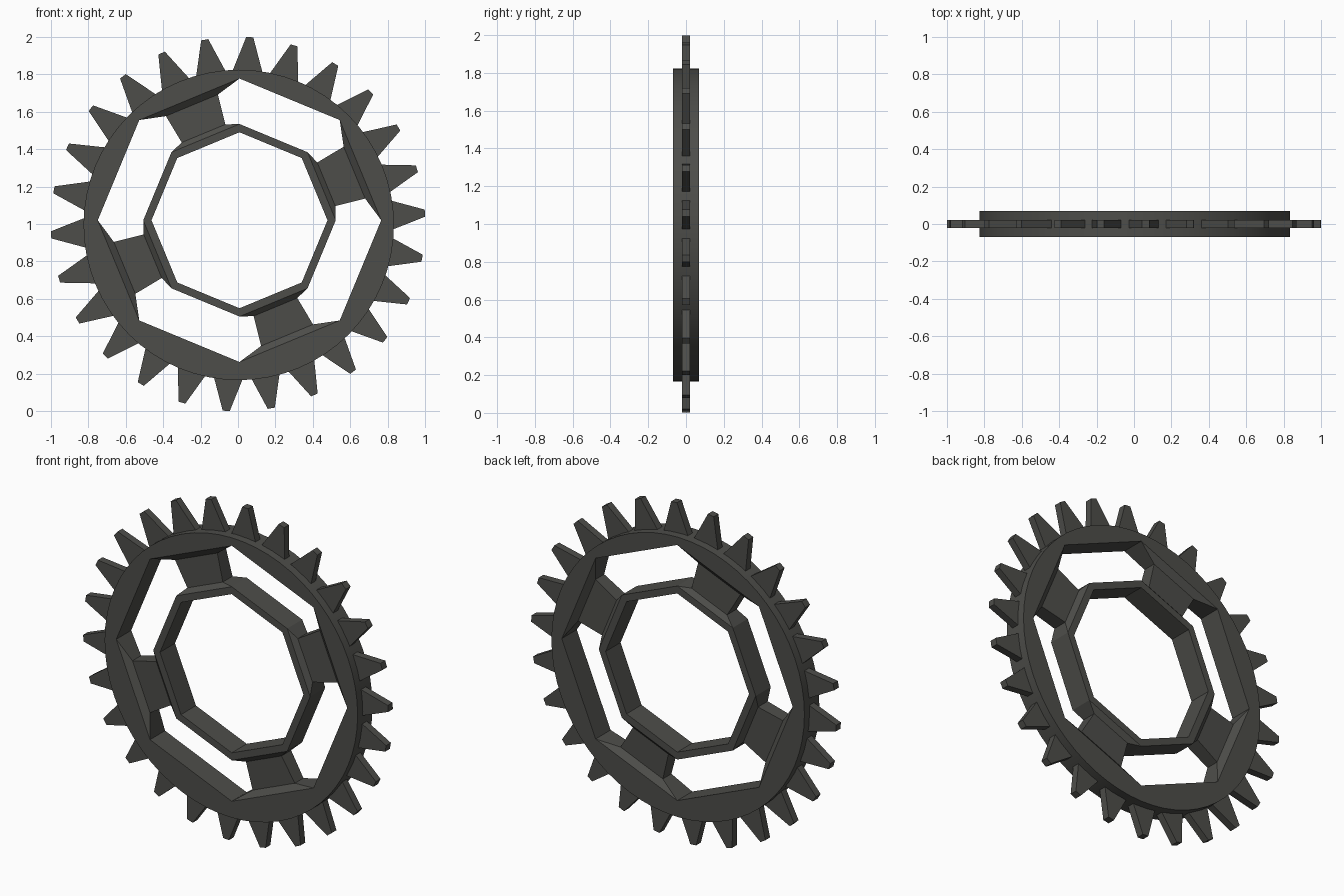
import bpy, bmesh
from math import cos, sin, pi, radians

if "Cube" in bpy.data.objects:
    bpy.data.objects.remove(bpy.data.objects["Cube"])

CX, CZ = 0.008, 1.02          # centre of the octagonal frame
HALF = 0.07                   # half thickness of rim and ring

mat = bpy.data.materials.new("dark_steel")
mat.diffuse_color = (0.075, 0.075, 0.068, 1)
mat.use_nodes = True
mat.node_tree.nodes["Principled BSDF"].inputs["Base Color"].default_value = mat.diffuse_color


def finish(name, bm, smooth=False):
    bmesh.ops.recalc_face_normals(bm, faces=bm.faces)
    me = bpy.data.meshes.new(name)
    bm.to_mesh(me)
    bm.free()
    ob = bpy.data.objects.new(name, me)
    bpy.context.collection.objects.link(ob)
    me.materials.append(mat)
    if smooth:
        bpy.ops.object.select_all(action='DESELECT')
        ob.select_set(True)
        bpy.context.view_layer.objects.active = ob
        bpy.ops.object.shade_smooth_by_angle(angle=radians(20))
    return ob


def loop(bm, cx, cz, r, n, y):
    return [bm.verts.new((cx + r * cos(2 * pi * i / n), y, cz + r * sin(2 * pi * i / n)))
            for i in range(n)]


def octagon_ring(name, outer, n, r_in, open_outer=(), open_inner=(), smooth=False):
    """Flat ring with an n-sided outside and octagonal hole; spoke sides stay open."""
    bm = bmesh.new()
    k = n // 8
    o = [loop(bm, *outer, n, y) for y in (-HALF, HALF)]
    h = [loop(bm, CX, CZ, r_in, 8, y) for y in (-HALF, HALF)]
    for s in range(8):
        t = (s + 1) % 8
        for a, b in zip(o, h):
            arc = [a[(s * k + j) % n] for j in range(k + 1)]
            bm.faces.new(arc + [b[t], b[s]])
        if s not in open_inner:
            bm.faces.new((h[0][s], h[0][t], h[1][t], h[1][s]))
        if s not in open_outer:
            for j in range(s * k, s * k + k):
                m = (j + 1) % n
                bm.faces.new((o[0][j], o[0][m], o[1][m], o[1][j]))
    return finish(name, bm, smooth)


SPOKES = (0, 2, 4, 6)
R_HOLE, R_RING, R_BORE = 0.757, 0.514, 0.47
octagon_ring("rim", (0.004, 0.995, 0.829), 64, R_HOLE, open_inner=SPOKES, smooth=True)
octagon_ring("inner_ring", (CX, CZ, R_RING), 8, R_BORE, open_outer=SPOKES)

# spokes: flared at both ends to fill a whole octagon side
c, s8 = cos(pi / 8), sin(pi / 8)
sections = [(R_HOLE * c, R_HOLE * s8, HALF), (R_HOLE * c - 0.035, 0.15, 0.04),
            (R_RING * c + 0.027, 0.126, 0.045), (R_RING * c, R_RING * s8, HALF)]
for side in SPOKES:
    a = (side + 0.5) * pi / 4
    bm = bmesh.new()
    rows = []
    for r, w, d in sections:
        rows.append([bm.verts.new((CX + r * cos(a) - u * w * sin(a), v * d,
                                   CZ + r * sin(a) + u * w * cos(a)))
                     for u, v in ((-1, -1), (1, -1), (1, 1), (-1, 1))])
    for p, q in zip(rows, rows[1:]):
        for i in range(4):
            j = (i + 1) % 4
            bm.faces.new((p[i], p[j], q[j], q[i]))
    finish("spoke_%d" % (side // 2 + 1), bm)

# teeth: 26 thin tapered wedges rooted in the rim
bm = bmesh.new()
N = 26
for i in range(N):
    a = radians(86.4) + 2 * pi * i / N
    faces = []
    for y in (-0.022, 0.022):
        faces.append([bm.verts.new((r * cos(a) - w * sin(a), y, 1 + r * sin(a) + w * cos(a)))
                      for r, w in ((0.80, -0.085), (1.0, -0.019), (1.0, 0.019), (0.80, 0.085))])
    f, b = faces
    bm.faces.new(f)
    bm.faces.new(b)
    for p in range(4):
        q = (p + 1) % 4
        bm.faces.new((f[p], f[q], b[q], b[p]))
finish("teeth", bm)
